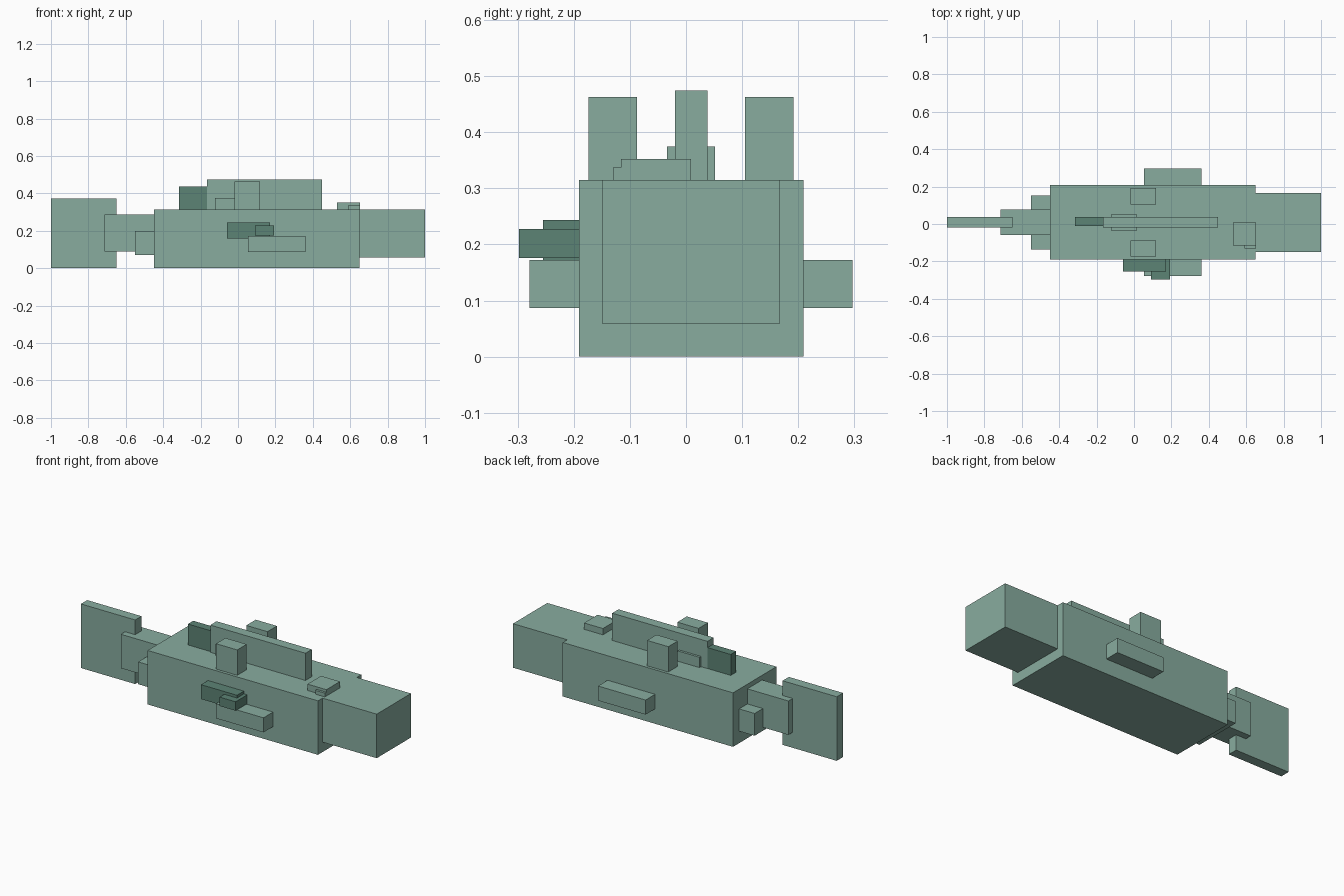
import bpy
import bmesh
from mathutils import Vector

cube = bpy.data.objects.get("Cube")
if cube:
    bpy.data.objects.remove(cube, do_unlink=True)

MID = 0.009    # y of the body's mid-plane
DECK = 0.315   # height of the body's top


def material(name, rgb):
    mat = bpy.data.materials.new(name)
    mat.use_nodes = True
    mat.diffuse_color = (*rgb, 1)
    mat.node_tree.nodes["Principled BSDF"].inputs["Base Color"].default_value = (*rgb, 1)
    return mat


LIGHT = material("sage_green", (0.246, 0.413, 0.347))
DARK = material("deep_green", (0.107, 0.227, 0.178))


def box(name, x, y, z, mat=LIGHT):
    """Box spanning the given (low, high) ranges."""
    low, high = (Vector(c) for c in zip(x, y, z))
    bm = bmesh.new()
    bmesh.ops.create_cube(bm, size=1)
    bmesh.ops.scale(bm, vec=high - low, verts=bm.verts)
    mesh = bpy.data.meshes.new(name)
    bm.to_mesh(mesh)
    bm.free()
    mesh.materials.append(mat)
    obj = bpy.data.objects.new(name, mesh)
    obj.location = (low + high) / 2
    bpy.context.collection.objects.link(obj)
    return obj


def centred(name, x, half, z, mat=LIGHT):
    return box(name, x, (MID - half, MID + half), z, mat)


def pair(name, x, near, far, z):
    """Matching boxes either side of the mid-plane."""
    box("front_" + name, x, (MID - far, MID - near), z)
    box("back_" + name, x, (MID + near, MID + far), z)


# Body and nose
centred("body", (-0.45, 0.65), 0.2, (0, DECK))
centred("nose", (0.65, 1), 0.158, (0.058, DECK))

# Tail
centred("tail_collar", (-0.55, -0.45), 0.144, (0.07, 0.2))
centred("tail_stem", (-0.715, -0.45), 0.068, (0.09, 0.288))
centred("tail_fin", (-1, -0.65), 0.029, (0, 0.374))

# Top ridge and the blocks around it
centred("top_ridge", (-0.165, 0.45), 0.029, (DECK, 0.474))
box("ridge_end", (-0.315, -0.165), (-0.012, 0.037), (DECK, 0.437), DARK)
centred("ridge_base", (-0.123, 0.017), 0.043, (DECK, 0.375))
pair("top_block", (-0.02, 0.117), 0.096, 0.183, (DECK, 0.463))

# Raised plate near the nose
box("nose_plate", (0.53, 0.652), (-0.116, 0.009), (DECK, 0.352))
box("nose_plate_step", (0.59, 0.652), (-0.13, -0.116), (DECK, 0.337))

# Side bars and the dark fitting on the front side
pair("side_bar", (0.053, 0.36), 0.2, 0.288, (0.087, 0.172))
box("side_fitting", (-0.06, 0.172), (-0.255, -0.191), (0.16, 0.244), DARK)
box("side_fitting_knob", (0.09, 0.193), (-0.298, -0.191), (0.176, 0.228), DARK)
